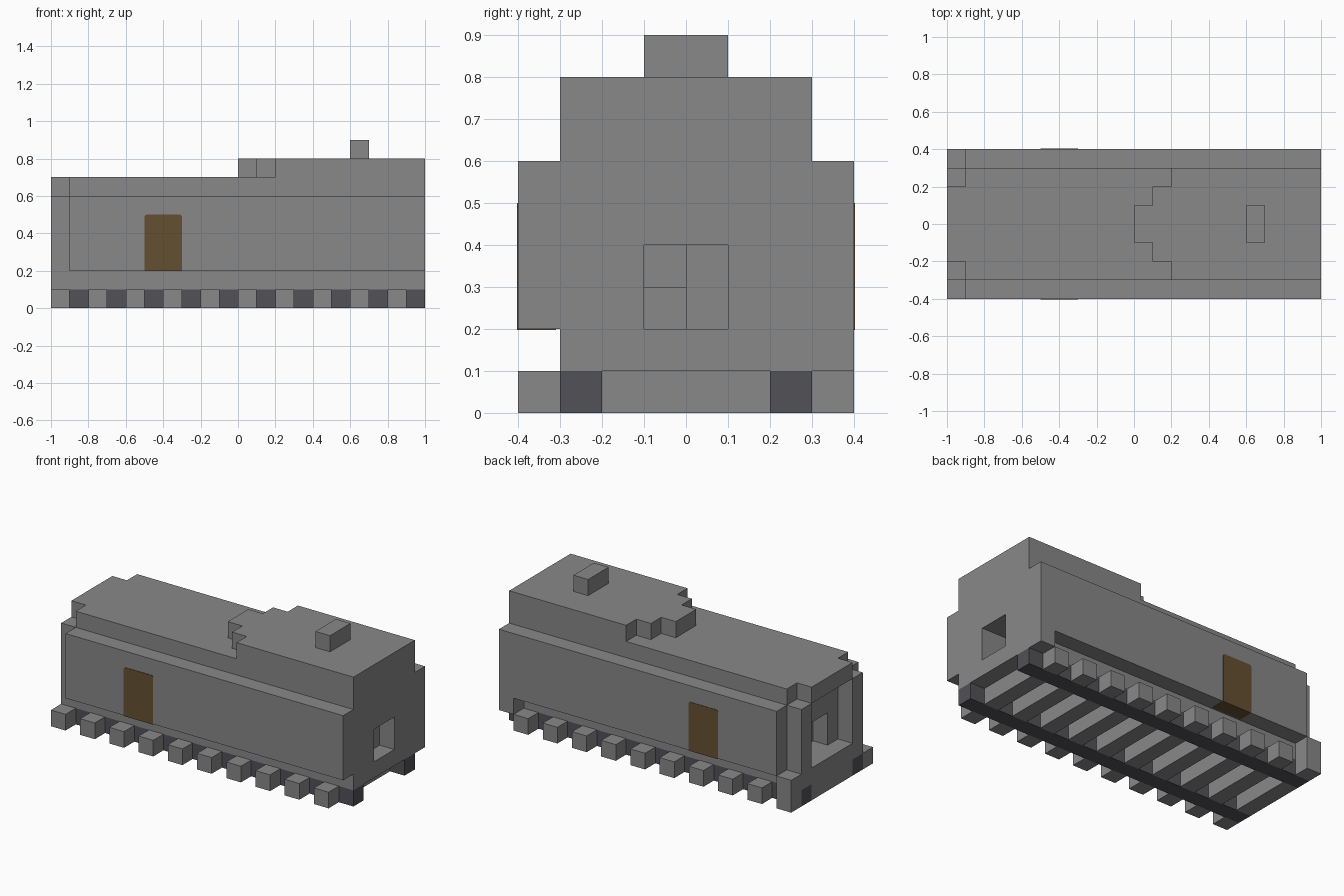
import bpy
import bmesh

if "Cube" in bpy.data.objects:
    bpy.data.objects.remove(bpy.data.objects["Cube"], do_unlink=True)


def material(name, color):
    m = bpy.data.materials.new(name)
    m.use_nodes = True
    m.diffuse_color = (*color, 1)
    m.node_tree.nodes["Principled BSDF"].inputs["Base Color"].default_value = (*color, 1)
    return m


grey = material("stone grey", (0.246, 0.246, 0.246))
dark = material("dark iron", (0.084, 0.082, 0.093))
brown = material("door brown", (0.13, 0.08, 0.032))


def prism(name, outline, axis, start, end, mat):
    """Extrude a closed 2D outline along x (outline in y, z) or y (outline in x, z)."""
    bm = bmesh.new()
    place = (lambda p: (start, *p)) if axis == "x" else (lambda p: (p[0], start, p[1]))
    face = bm.faces.new([bm.verts.new(place(p)) for p in outline])
    new = bmesh.ops.extrude_face_region(bm, geom=[face])["geom"]
    for v in new:
        if isinstance(v, bmesh.types.BMVert):
            v.co["xy".index(axis)] = end
    bmesh.ops.recalc_face_normals(bm, faces=bm.faces)
    mesh = bpy.data.meshes.new(name)
    bm.to_mesh(mesh)
    bm.free()
    ob = bpy.data.objects.new(name, mesh)
    bpy.context.collection.objects.link(ob)
    mesh.materials.append(mat)
    return ob


def box(name, x, y, z, mat=grey):
    (a, b), (c, d) = y, z
    return prism(name, [(a, c), (b, c), (b, d), (a, d)], "x", *x, mat)


# Main body: stepped cross-section from floor to lower roof
half = [(0.3, 0.1), (0.3, 0.2), (0.4, 0.2), (0.4, 0.6), (0.3, 0.6), (0.3, 0.7)]
body = prism("body", half + [(-y, z) for y, z in reversed(half)], "x", -0.9, 1, grey)

# Window openings, with stepped recesses inside
openings = [
    ((0.9, 1.1), (-0.1, 0.1), (0.2, 0.4)),
    ((0.8, 0.95), (-0.1, 0), (0.2, 0.4)),
    ((0.6, 0.85), (-0.1, 0), (0.3, 0.4)),
    ((-1.1, -0.8), (-0.1, 0.1), (0.2, 0.4)),
]
for spec in openings:
    cutter = box("window_cutter", *spec)
    cutter.hide_render = True
    mod = body.modifiers.new("window", "BOOLEAN")
    mod.operation = "DIFFERENCE"
    mod.solver = "EXACT"
    mod.object = cutter
    bpy.context.view_layer.objects.active = body
    bpy.ops.object.modifier_apply(modifier=mod.name)
    bpy.data.objects.remove(cutter, do_unlink=True)

# Raised roof with a stepped leading edge
steps = [(0, 0.1), (0.1, 0.2), (0.2, 0.3)]
for i, (x, w) in enumerate(steps):
    end = steps[i + 1][0] if i < 2 else 1
    box(f"raised_roof_{i + 1}", (x, end), (-w, w), (0.7, 0.8))
box("chimney", (0.6, 0.7), (-0.1, 0.1), (0.8, 0.9))

# Open porch: floor, canopy and two posts
porch = (-1, -0.9)
box("porch_floor", porch, (-0.3, 0.3), (0.1, 0.2))
box("porch_canopy", porch, (-0.2, 0.2), (0.6, 0.7))
for side, y in (("right", -0.3), ("left", 0.2)):
    box(f"porch_post_{side}", porch, (y, y + 0.1), (0.2, 0.6))

# Corner blocks under the left side
box("corner_block_porch", porch, (0.3, 0.4), (0.1, 0.2))
box("corner_block_cab", (0.9, 1), (0.3, 0.4), (0.1, 0.2))

# Rails, with sleepers in sections around them
for side, y in (("right", -0.3), ("left", 0.2)):
    box(f"rail_{side}", (-1, 1), (y, y + 0.1), (0, 0.1), dark)
for i in range(10):
    x = -1 + 0.2 * i
    for part, y in (("right", (-0.4, -0.3)), ("middle", (-0.2, 0.2)), ("left", (0.3, 0.4))):
        box(f"sleeper_{i + 1}_{part}", (x, x + 0.1), y, (0, 0.1))

# Doors set into both sides, with clipped upper corners
door = [(-0.5, 0.198), (-0.3, 0.198), (-0.3, 0.492), (-0.308, 0.5), (-0.492, 0.5), (-0.5, 0.492)]
for side, s in (("right", -1), ("left", 1)):
    prism(f"door_{side}", door, "y", s * 0.31, s * 0.403, brown)
